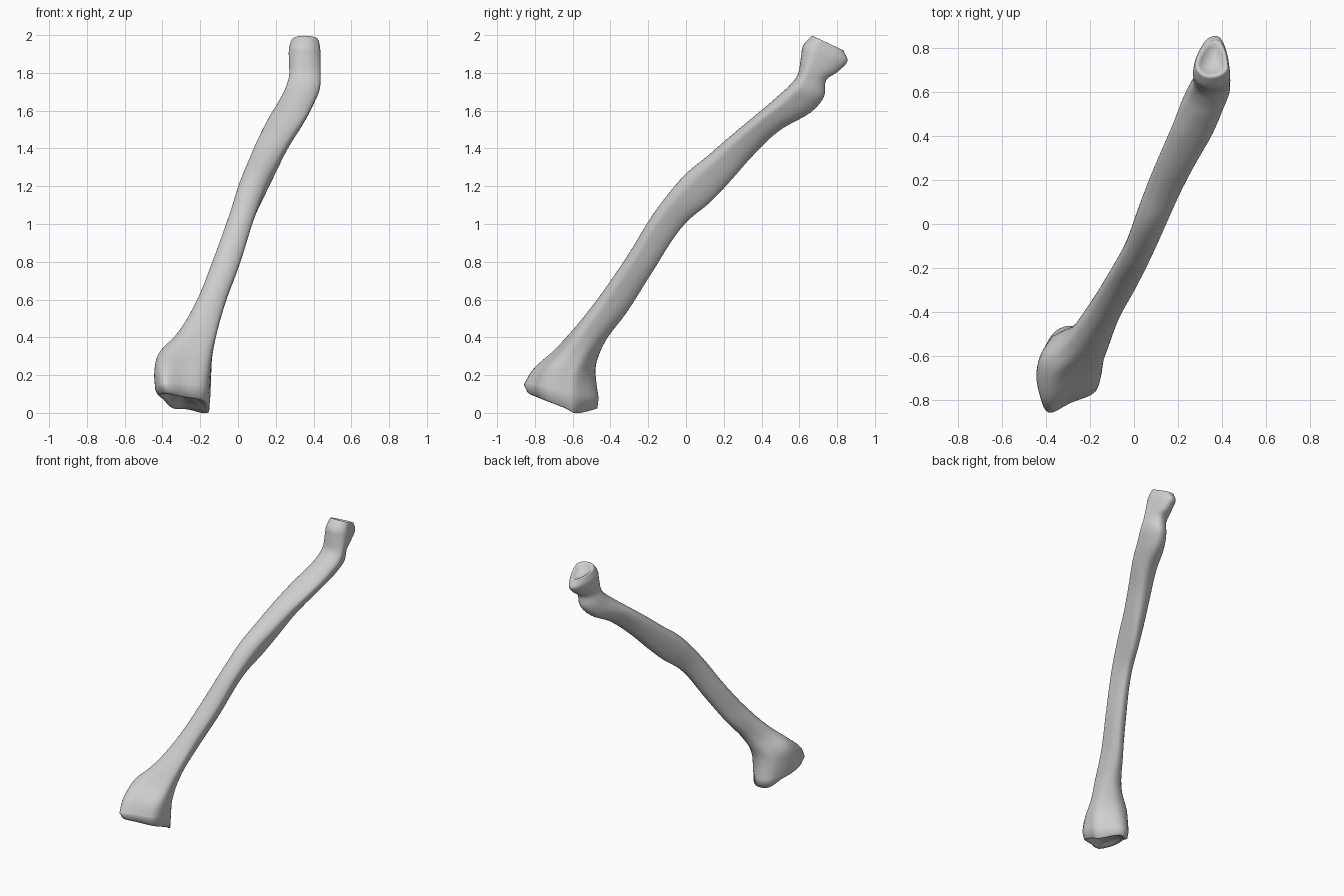
import bpy
import bmesh
from mathutils import Vector

cube = bpy.data.objects.get("Cube")
if cube:
    bpy.data.objects.remove(cube, do_unlink=True)

# Normalised cross-sections: u runs from the upper-front edge to the lower-back
# edge of the bone, v runs towards +x. Both outlines share the same point order.
SHAFT = [(-.6, -.96), (-1, -.45), (-1, .35), (-.65, .95), (-.1, .95),
         (.58, .74), (1, .36), (.9, -.22), (.42, -.68), (-.1, -.94)]
WRIST = [(-.62, -.93), (-1, -.65), (-.77, .03), (-.5, .82), (.1, 1),
         (.45, .92), (1, .17), (.9, -.45), (.46, -.8), (-.1, -1)]
# Uneven lower rim of the wrist end
RIM = [.02, .01, 0, -.01, -.03, -.046, -.003, 0, .03, .03]

# Stations: front y, front z, back y, back z, x min, x max, wrist blend
STATIONS = [
    (.665, 1.99, .835, 1.91, .28, .428, 0),
    (.63, 1.95, .853, 1.87, .27, .435, 0),
    (.613, 1.88, .805, 1.81, .27, .437, 0),
    (.595, 1.79, .74, 1.76, .27, .437, 0),
    (.55, 1.73, .73, 1.68, .25, .433, 0),
    (.49, 1.675, .68, 1.61, .22, .41, 0),
    (.39, 1.59, .50, 1.50, .165, .36, 0),
    (.24, 1.465, .35, 1.36, .10, .275, 0),
    (.12, 1.36, .235, 1.23, .052, .213, 0),
    (.0, 1.26, .13, 1.12, .01, .16, 0),
    (-.135, 1.1, .0, 1.01, -.037, .1, 0),
    (-.32, .81, -.19, .73, -.14, .008, 0),
    (-.46, .61, -.31, .54, -.22, -.065, .1),
    (-.605, .43, -.44, .36, -.33, -.115, .3),
    (-.70, .33, -.48, .25, -.425, -.135, .65),
    (-.81, .23, -.48, .17, -.443, -.143, .9),
    (-.858, .15, -.468, .08, -.437, -.148, 1),
]


def section(fy, fz, by, bz, x0, x1, blend):
    """Place the blended outline between the front and back edge."""
    mid = Vector(((x0 + x1) / 2, (fy + by) / 2, (fz + bz) / 2))
    across = Vector((0, by - fy, bz - fz)) / 2
    side = Vector(((x1 - x0) / 2, 0, 0))
    ring = []
    for s, w in zip(SHAFT, WRIST):
        u, v = Vector(s).lerp(Vector(w), blend)
        ring.append(mid + across * u + side * v)
    return ring


def centre(ring):
    return sum(ring, Vector()) / len(ring)


def shrink(ring, scale, shift):
    """Smaller copy of a ring, moved by a vector, for the joint faces."""
    c = centre(ring)
    return [c + (p - c) * scale + shift for p in ring]


def curve(a, b, c, d, la, lb, lc, t):
    """Point between b and c on a smooth curve with uneven spacing."""
    tb = ((b - a) / la * lb + (c - b) / lb * la) * lb / (la + lb)
    tc = ((c - b) / lb * lc + (d - c) / lc * lb) * lb / (lb + lc)
    e = 1 - t
    return (b * (e * e * (1 + 2 * t)) + tb * (t * e * e)
            + c * (t * t * (3 - 2 * t)) - tc * (t * t * e))


def smooth_ring(ring, steps):
    n = len(ring)
    return [curve(ring[k - 1], ring[k], ring[(k + 1) % n], ring[(k + 2) % n],
                  1, 1, 1, i / steps)
            for k in range(n) for i in range(steps)]


def smooth_length(rings, steps):
    """Fill in smooth rings between the stations."""
    rows = [rings[0]]
    last = len(rings) - 1
    gap = [(centre(rings[i + 1]) - centre(rings[i])).length for i in range(last)]
    for i in range(last):
        h, j = max(i - 1, 0), min(i + 2, last)
        la, lc = gap[h], gap[min(i + 1, last - 1)]
        for s in range(1, steps + 1):
            rows.append([curve(a, b, c, d, la, gap[i], lc, s / steps)
                         for a, b, c, d in zip(rings[h], rings[i], rings[i + 1], rings[j])])
    return rows


# Shaft with the head at the top and the flared wrist end at the bottom
rings = [section(*s) for s in STATIONS]
rim = [p + Vector((0, 0, dz)) for p, dz in
       zip(section(-.84, .10, -.475, .025, -.425, -.155, 1), RIM)]
rows = smooth_length([smooth_ring(r, 4) for r in rings], 6)

# Dished joint faces at both ends
head = rows[0]
down = Vector((0, -.4, -.9))
top_cap = [shrink(head, s, down * d) for s, d in
           ((.1, .025), (.4, .02), (.7, .004), (.85, -.008), (.94, -.008))]
rim = smooth_ring(rim, 4)
up = Vector((0, 0, 1))
end_cap = [rim] + [shrink(rim, s, up * d) for s, d in
                   ((.93, -.006), (.8, .008), (.55, .03), (.1, .04))]
rows = top_cap + rows + end_cap

bm = bmesh.new()
grid = [[bm.verts.new(p) for p in row] for row in rows]
n = len(grid[0])
for lower, upper in zip(grid, grid[1:]):
    for k in range(n):
        m = (k + 1) % n
        bm.faces.new((lower[k], lower[m], upper[m], upper[k]))
bm.faces.new(grid[0])
bm.faces.new(grid[-1])
bmesh.ops.recalc_face_normals(bm, faces=bm.faces)
mesh = bpy.data.meshes.new("forearm_bone")
bm.to_mesh(mesh)
bm.free()
bone = bpy.data.objects.new("forearm_bone", mesh)
bpy.context.collection.objects.link(bone)

# Plain pale grey
grey = bpy.data.materials.new("pale_grey")
grey.use_nodes = True
colour = (.62, .62, .62, 1)
grey.diffuse_color = colour
grey.node_tree.nodes["Principled BSDF"].inputs["Base Color"].default_value = colour
mesh.materials.append(grey)

bpy.context.view_layer.objects.active = bone
bone.select_set(True)
bpy.ops.object.shade_smooth()
